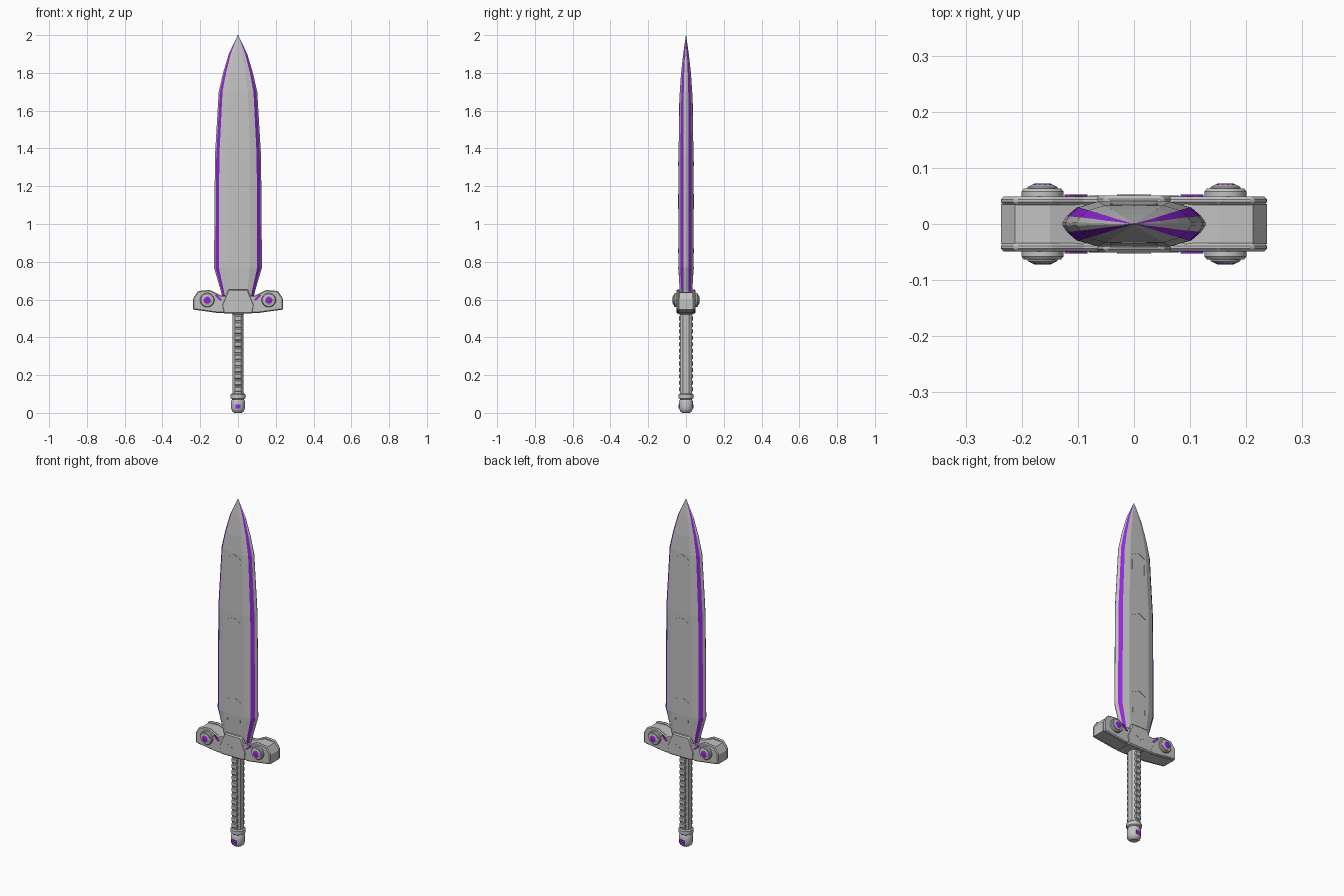
import bpy, bmesh, math
from mathutils import Matrix, Vector

if "Cube" in bpy.data.objects:
    bpy.data.objects.remove(bpy.data.objects["Cube"])


def material(name, colour):
    m = bpy.data.materials.new(name)
    m.diffuse_color = (*colour, 1)
    m.use_nodes = True
    m.node_tree.nodes["Principled BSDF"].inputs["Base Color"].default_value = m.diffuse_color
    return m


STEEL = material("steel grey", (0.54, 0.54, 0.54))
PURPLE = material("glow purple", (0.30, 0.02, 0.72))


def finish(bm, name, mats, bevel=0, smooth=False):
    bmesh.ops.recalc_face_normals(bm, faces=bm.faces[:])
    me = bpy.data.meshes.new(name)
    bm.to_mesh(me)
    bm.free()
    for m in mats:
        me.materials.append(m)
    ob = bpy.data.objects.new(name, me)
    bpy.context.collection.objects.link(ob)
    if bevel:
        b = ob.modifiers.new("bevel", 'BEVEL')
        b.width, b.segments, b.limit_method = bevel, 1, 'ANGLE'
    if smooth:
        bpy.context.view_layer.objects.active = ob
        ob.select_set(True)
        bpy.ops.object.shade_smooth_by_angle(angle=math.radians(35))
        ob.select_set(False)
    return ob


def loft(bm, rings):
    """Skin a stack of equal-length rings and cap both ends."""
    loops = [[bm.verts.new(p) for p in r] for r in rings]
    n = len(loops[0])
    sides = []
    for a, b in zip(loops, loops[1:]):
        for i in range(n):
            j = (i + 1) % n
            sides.append((i, bm.faces.new((a[i], a[j], b[j], b[i]))))
    bm.faces.new(loops[0])
    bm.faces.new(loops[-1])
    return sides


def prism(name, pts, y0, y1, mat=STEEL, bevel=0):
    """Front outline (x, z) extruded from y0 to y1."""
    bm = bmesh.new()
    loft(bm, [[(x, y, z) for x, z in pts] for y in (y0, y1)])
    return finish(bm, name, [mat], bevel)


def lathe(name, profile, sides, mat=STEEL, matrix=None, smooth=True):
    """Profile of (radius, height) turned about z."""
    bm = bmesh.new()
    loft(bm, [[(r * math.cos(math.tau * (i + .5) / sides),
                r * math.sin(math.tau * (i + .5) / sides), h)
               for i in range(sides)] for r, h in profile])
    if matrix:
        bm.transform(matrix)
    return finish(bm, name, [mat], smooth=smooth)


# Blade: stations of height, half width, half flat width, half thickness
STATIONS = [(0.58, 0.075, 0.045, 0.030), (0.65, 0.092, 0.051, 0.034),
            (0.77, 0.127, 0.064, 0.040), (1.36, 0.122, 0.064, 0.040),
            (1.70, 0.102, 0.052, 0.033), (1.80, 0.079, 0.040, 0.026),
            (1.90, 0.049, 0.022, 0.015), (2.00, 0.0012, 0.0006, 0.0006)]


def blade_ring(z, w, f, t):
    q = [(f, t), (f + .60 * (w - f), .74 * t), (f + .88 * (w - f), .36 * t), (w, .08 * t)]
    half = q + [(x, -y) for x, y in reversed(q)]
    return [(x, y, z) for x, y in half + [(-x, -y) for x, y in half]]


bm = bmesh.new()
for i, face in loft(bm, [blade_ring(*s) for s in STATIONS]):
    face.material_index = 1 if i % 8 in (1, 5) else 0
finish(bm, "blade", [STEEL, PURPLE])


def blade_y(z):
    for a, b in zip(STATIONS, STATIONS[1:]):
        if a[0] <= z <= b[0]:
            return a[3] + (b[3] - a[3]) * (z - a[0]) / (b[0] - a[0])


# Fine raised panel lines on both blade flats
def panel_line(name, a, b, side, width=0.003):
    a, b = Vector(a), Vector(b)
    d = (b - a).normalized() * width / 2
    n = Vector((-d.y, d.x))
    bm = bmesh.new()
    pts = [a + n, b + n, b - n, a - n]
    loft(bm, [[(p.x, side * (blade_y(p.y) + off), p.y) for p in pts]
              for off in (-0.002, 0.0015)])
    finish(bm, name, [STEEL])


for side in (-1, 1):
    for top, lo, hi in ((1.69, 1.57, 1.64), (1.33, 1.08, 1.16), (0.87, 0.73, 0.77)):
        for s in (-1, 1):
            panel_line("blade_chevron", (0, top), (s * 0.042, top - 0.022), side)
            panel_line("blade_panel_line", (s * 0.04, lo), (s * 0.04, hi), side)

# Crossguard: core bar, chamfered side plates and raised centre block
core = [(0.237, 0.547), (0.237, 0.60), (0.212, 0.637), (0.15, 0.64), (0.08, 0.615)]
core += [(-x, z) for x, z in reversed(core)] + [(-0.10, 0.528), (0.10, 0.528)]
prism("guard_core", core, -0.036, 0.036)
plate = [(0.05, 0.53), (0.10, 0.528), (0.237, 0.547), (0.237, 0.608),
         (0.212, 0.645), (0.15, 0.651), (0.09, 0.622), (0.05, 0.622)]
stripe = [(0.083, 0.598), (0.094, 0.594), (0.124, 0.622), (0.113, 0.628)]
block = [(0.078, 0.526), (0.086, 0.572), (0.052, 0.654)]
block += [(-x, z) for x, z in reversed(block)]
prism("guard_centre", block, -0.051, 0.051, bevel=0.006)

for side in (-1, 1):
    for s in (-1, 1):
        prism("guard_plate", [(s * x, z) for x, z in plate],
              side * 0.034, side * 0.049, bevel=0.005)
        prism("guard_stripe", [(s * x, z) for x, z in stripe],
              side * 0.045, side * 0.0525, PURPLE)
        # Round boss with a purple gem, facing outwards
        m = Matrix.Translation((s * 0.163, 0, 0.597)) @ Matrix.Rotation(-side * math.pi / 2, 4, 'X')
        lathe("boss_rim", [(0.038, 0.045), (0.038, 0.058), (0.034, 0.063), (0.027, 0.063),
                           (0.027, 0.066), (0.019, 0.070)], 16, matrix=m)
        lathe("boss_gem", [(0.019, 0.067), (0.019, 0.070), (0.014, 0.0725)], 12, PURPLE, m)
        # Small chevron on the centre block
        prism("centre_chevron", [(0, 0.575), (s * 0.03, 0.592), (s * 0.03, 0.596), (0, 0.579)],
              side * 0.049, side * 0.053)

# Handle: eight-sided core with ribbed grip and upper collar
bm = bmesh.new()
loft(bm, [[(x, y, z) for x, y in ((0.028, 0.016), (0.017, 0.031), (-0.017, 0.031),
                                  (-0.028, 0.016), (-0.028, -0.016), (-0.017, -0.031),
                                  (0.017, -0.031), (0.028, -0.016))] for z in (0.09, 0.54)])
finish(bm, "handle_core", [STEEL])
for i in range(12):
    z = 0.112 + i * 0.034
    prism("grip_rib", [(-0.019, z), (0.019, z), (0.019, z + 0.027), (-0.019, z + 0.027)],
          -0.036, 0.036, bevel=0.004)
prism("handle_collar", [(-0.035, 0.522), (0.035, 0.522), (0.035, 0.545), (-0.035, 0.545)],
      -0.042, 0.042, bevel=0.006)

# Pommel with ring and purple front and back plates
lathe("pommel_ring", [(0.033, 0.072), (0.040, 0.077), (0.040, 0.097), (0.034, 0.103)], 12)
lathe("pommel", [(0.020, 0.0), (0.032, 0.009), (0.037, 0.022), (0.037, 0.062),
                 (0.031, 0.074)], 12)
for side in (-1, 1):
    prism("pommel_light", [(-0.014, 0.022), (0.014, 0.022), (0.014, 0.044), (-0.014, 0.044)],
          side * 0.030, side * 0.0385, PURPLE)
